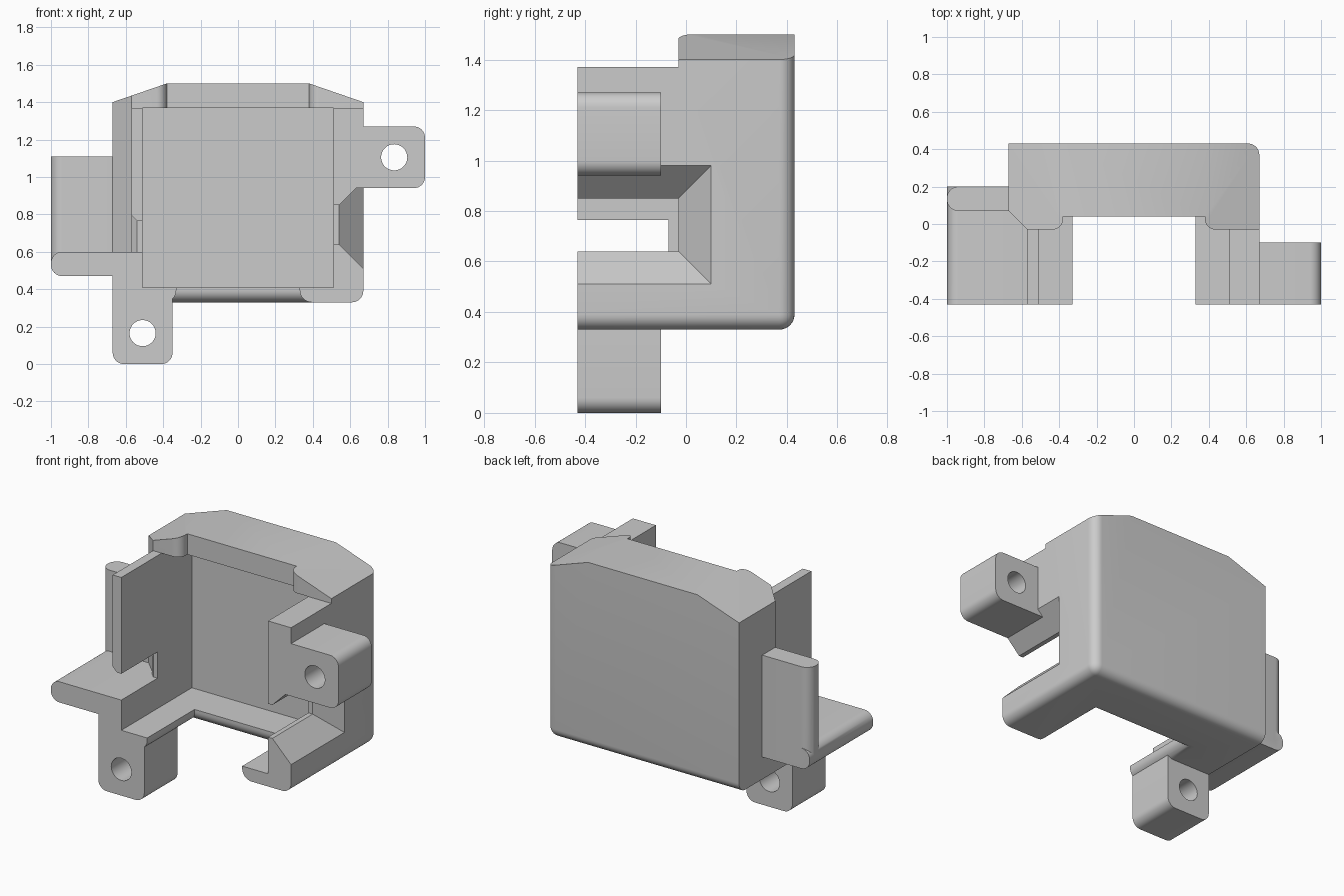
import bpy, bmesh, math
from mathutils import Vector

cube = bpy.data.objects.get("Cube")
if cube:
    bpy.data.objects.remove(cube, do_unlink=True)

grey = bpy.data.materials.new("plain_grey")
grey.use_nodes = True
colour = (0.6, 0.6, 0.6, 1)
grey.diffuse_color = colour
grey.node_tree.nodes["Principled BSDF"].inputs["Base Color"].default_value = colour


def to_object(name, bm):
    bmesh.ops.recalc_face_normals(bm, faces=bm.faces)
    mesh = bpy.data.meshes.new(name)
    bm.to_mesh(mesh)
    bm.free()
    mesh.materials.append(grey)
    obj = bpy.data.objects.new(name, mesh)
    bpy.context.collection.objects.link(obj)
    return obj


def rounded(points, steps=8):
    """Outline from (u, v) corners, or (u, v, radius) for right-angle rounded ones."""
    out = []
    for i, p in enumerate(points):
        c = Vector(p[:2])
        if len(p) == 2:
            out.append(c)
            continue
        a = (Vector(points[i - 1][:2]) - c).normalized() * p[2]
        b = (Vector(points[(i + 1) % len(points)][:2]) - c).normalized() * p[2]
        for k in range(steps + 1):
            t = math.pi / 2 * k / steps
            out.append(c + a * (1 - math.sin(t)) + b * (1 - math.cos(t)))
    return out


def prism(name, points, lo, hi, axis):
    """Extrude an outline along y (outline in x, z) or z (outline in x, y)."""
    bm = bmesh.new()
    place = (lambda p: (p.x, lo, p.y)) if axis == "y" else (lambda p: (p.x, p.y, lo))
    face = bm.faces.new([bm.verts.new(place(p)) for p in rounded(points)])
    move = (0, hi - lo, 0) if axis == "y" else (0, 0, hi - lo)
    new = bmesh.ops.extrude_face_region(bm, geom=[face])["geom"]
    bmesh.ops.translate(bm, vec=move, verts=[v for v in new if isinstance(v, bmesh.types.BMVert)])
    return to_object(name, bm)


def taper(name, x0, y0, z0, x1, y1, z1):
    """Solid between two rectangles at x0 and x1; y and z are (low, high)."""
    bm = bmesh.new()
    for x, ys, zs in ((x0, y0, z0), (x1, y1, z1)):
        for y in ys:
            for z in zs:
                bm.verts.new((x, y, z))
    bmesh.ops.convex_hull(bm, input=bm.verts)
    bmesh.ops.dissolve_limit(bm, angle_limit=0.01, verts=bm.verts, edges=bm.edges)
    return to_object(name, bm)


def box(name, xs, ys, zs):
    return taper(name, xs[0], ys, zs, xs[1], ys, zs)


def combine(target, tool, operation):
    mod = target.modifiers.new(operation, "BOOLEAN")
    mod.operation, mod.solver, mod.object = operation, "EXACT", tool
    bpy.context.view_layer.objects.active = target
    bpy.ops.object.modifier_apply(modifier=mod.name)
    bpy.data.objects.remove(tool, do_unlink=True)


def round_edges(obj, rule, radius):
    bm = bmesh.new()
    bm.from_mesh(obj.data)
    edges = [e for e in bm.edges if all(rule(v.co) for v in e.verts)]
    bmesh.ops.bevel(bm, geom=edges, offset=radius, segments=8, profile=0.5, affect="EDGES")
    bm.to_mesh(obj.data)
    bm.free()


FRONT, BACK, BOTTOM, SIDE, TOP = -0.43, 0.43, 0.33, 0.67, 1.37

# Outer block with clipped top corners and rounded bottom, side and back edges
housing = prism("housing", [(-SIDE, BOTTOM), (SIDE, BOTTOM), (SIDE, 1.40), (0.38, 1.5),
                            (-0.38, 1.5), (-SIDE, 1.40)], FRONT, BACK, "y")
bm = bmesh.new()
bm.from_mesh(housing.data)


def at(e, axis, value):
    return all(abs(v.co[axis] - value) < 0.001 for v in e.verts)


edges = [e for e in bm.edges
         if at(e, 0, SIDE) + at(e, 1, BACK) + at(e, 2, BOTTOM) == 2]
bmesh.ops.bevel(bm, geom=edges, offset=0.06, segments=8, profile=0.5, affect="EDGES")
bm.to_mesh(housing.data)
bm.free()

# Slot in the floor, with a rounded lower rim
combine(housing, box("cavity", (-0.51, 0.51), (-1, 0.27), (0.41, TOP)), "DIFFERENCE")
combine(housing, box("floor_slot", (-0.33, 0.33), (-1, 0.04), (0, 0.6)), "DIFFERENCE")
round_edges(housing, lambda c: abs(c.z - BOTTOM) < 0.002 and abs(c.x) < 0.335 and c.y < 0.045, 0.065)

# Open top in front of the roof lip, and recess outside the right wall
combine(housing, prism("roof_cut", [(-0.8, -1), (0.8, -1), (0.8, -0.03), (0.38, -0.03, 0.055),
                                    (0.38, 0.04), (-0.38, 0.04), (-0.38, -0.03, 0.055),
                                    (-0.8, -0.03)], TOP, 2, "z"), "DIFFERENCE")
combine(housing, prism("wall_recess", [(-0.57, -1), (-0.57, -0.03), (-0.77, 0.17), (-0.8, -1)],
                       0.6, 2, "z"), "DIFFERENCE")

# Flared opening in the left wall, small chamfered slot in the right wall
combine(housing, box("left_slot", (0.45, 0.6), (-1, -0.03), (0.64, 0.85)), "DIFFERENCE")
combine(housing, taper("left_flare", 0.54, (-1, -0.03), (0.64, 0.85),
                       0.70, (-1, 0.13), (0.48, 1.01)), "DIFFERENCE")
combine(housing, box("right_slot", (-0.62, -0.45), (-1, -0.07), (0.6, 0.765)), "DIFFERENCE")
combine(housing, taper("right_flare", -0.54, (-1, -0.07), (0.6, 0.765),
                       -0.58, (-1, -0.03), (0.6, 0.805)), "DIFFERENCE")

# Side flange: shelf and upright plate with rounded ends
R = 0.06
combine(housing, prism("shelf", [(-1, 0.6, R), (-1, 0.47, R), (-0.6, 0.47), (-0.6, 0.6)],
                       FRONT, 0.2, "y"), "UNION")
combine(housing, prism("upright", [(-1, 0.2, R), (-1, 0.07, R), (-0.64, 0.07), (-0.64, 0.2)],
                       0.535, 1.11, "z"), "UNION")

# Mounting tabs with screw holes
lower = [(-SIDE, 0.4), (-SIDE, 0, R), (-0.35, 0, R), (-0.35, 0.4)]
upper = [(0.63, 0.94), (1, 0.94, R), (1, 1.27, R), (0.63, 1.27)]
for name, outline, x, z in (("lower_tab", lower, -0.51, 0.165), ("upper_tab", upper, 0.835, 1.105)):
    combine(housing, prism(name, outline, FRONT, -0.10, "y"), "UNION")
    ring = [(x + 0.07 * math.cos(k * math.pi / 16), z + 0.07 * math.sin(k * math.pi / 16))
            for k in range(32)]
    combine(housing, prism("screw_hole", ring, -1, 0, "y"), "DIFFERENCE")

# Smooth the rounded edges, keep corners sharp
bpy.ops.object.select_all(action="DESELECT")
housing.select_set(True)
bpy.context.view_layer.objects.active = housing
bpy.ops.object.shade_smooth_by_angle(angle=math.radians(30))
